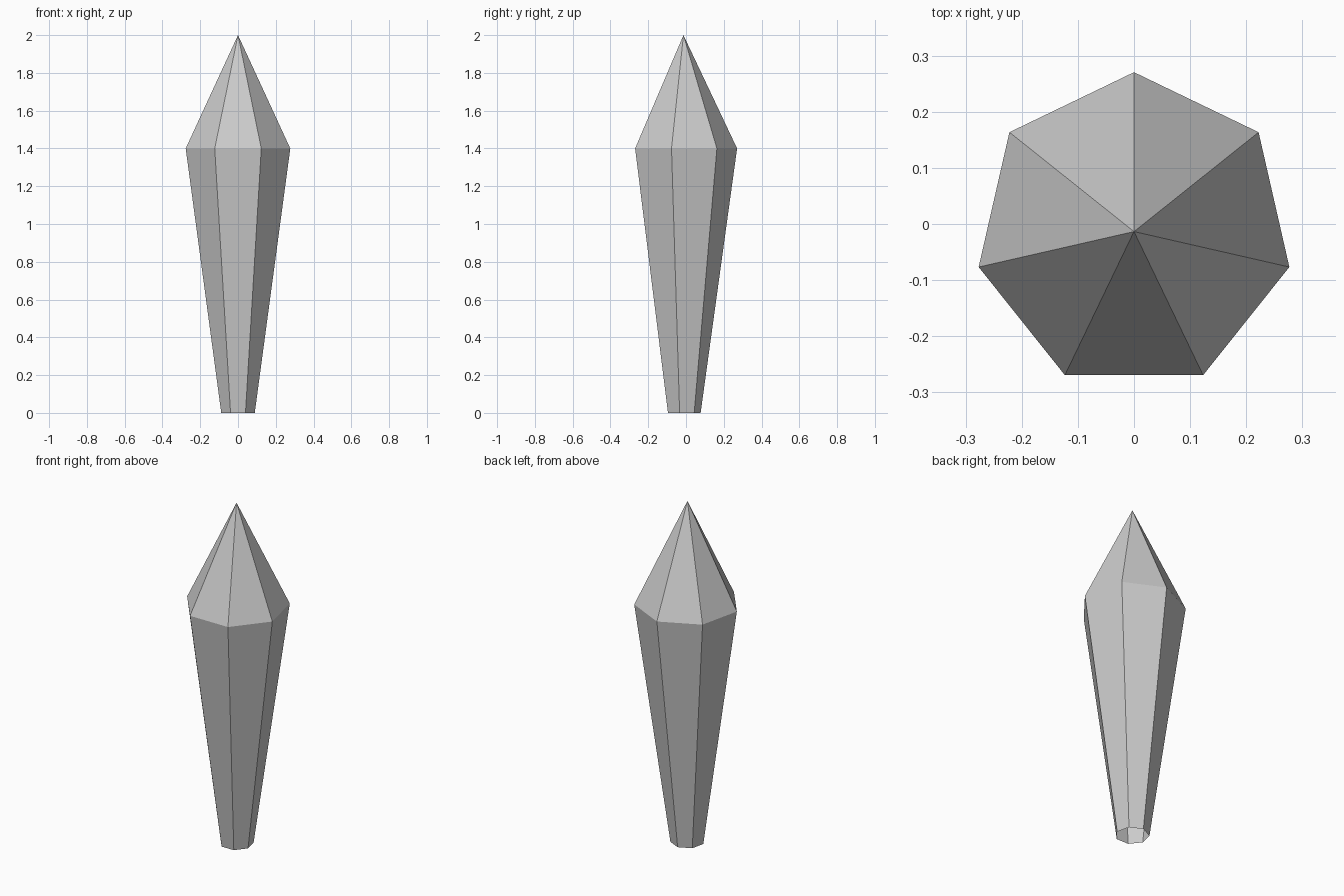
import bpy, bmesh
from math import sin, cos, tau

if "Cube" in bpy.data.objects:
    bpy.data.objects.remove(bpy.data.objects["Cube"])

SIDES = 7
CENTRE_Y = -0.0135
# (radius, height) of each ring; the underside is left open
RINGS = [(0.091, 0.0), (0.284, 1.4)]
TIP_Z = 2.0

bm = bmesh.new()


def ring(radius, z):
    return [bm.verts.new((radius * sin(tau * i / SIDES),
                          CENTRE_Y + radius * cos(tau * i / SIDES), z))
            for i in range(SIDES)]


# Tapered shaft and pointed cap
base, waist = [ring(r, z) for r, z in RINGS]
tip = bm.verts.new((0, CENTRE_Y, TIP_Z))
for i in range(SIDES):
    j = (i + 1) % SIDES
    bm.faces.new((base[j], base[i], waist[i], waist[j]))
    bm.faces.new((waist[j], waist[i], tip))

mesh = bpy.data.meshes.new("crystal_shard")
bm.to_mesh(mesh)
bm.free()
crystal = bpy.data.objects.new("crystal_shard", mesh)
bpy.context.collection.objects.link(crystal)
